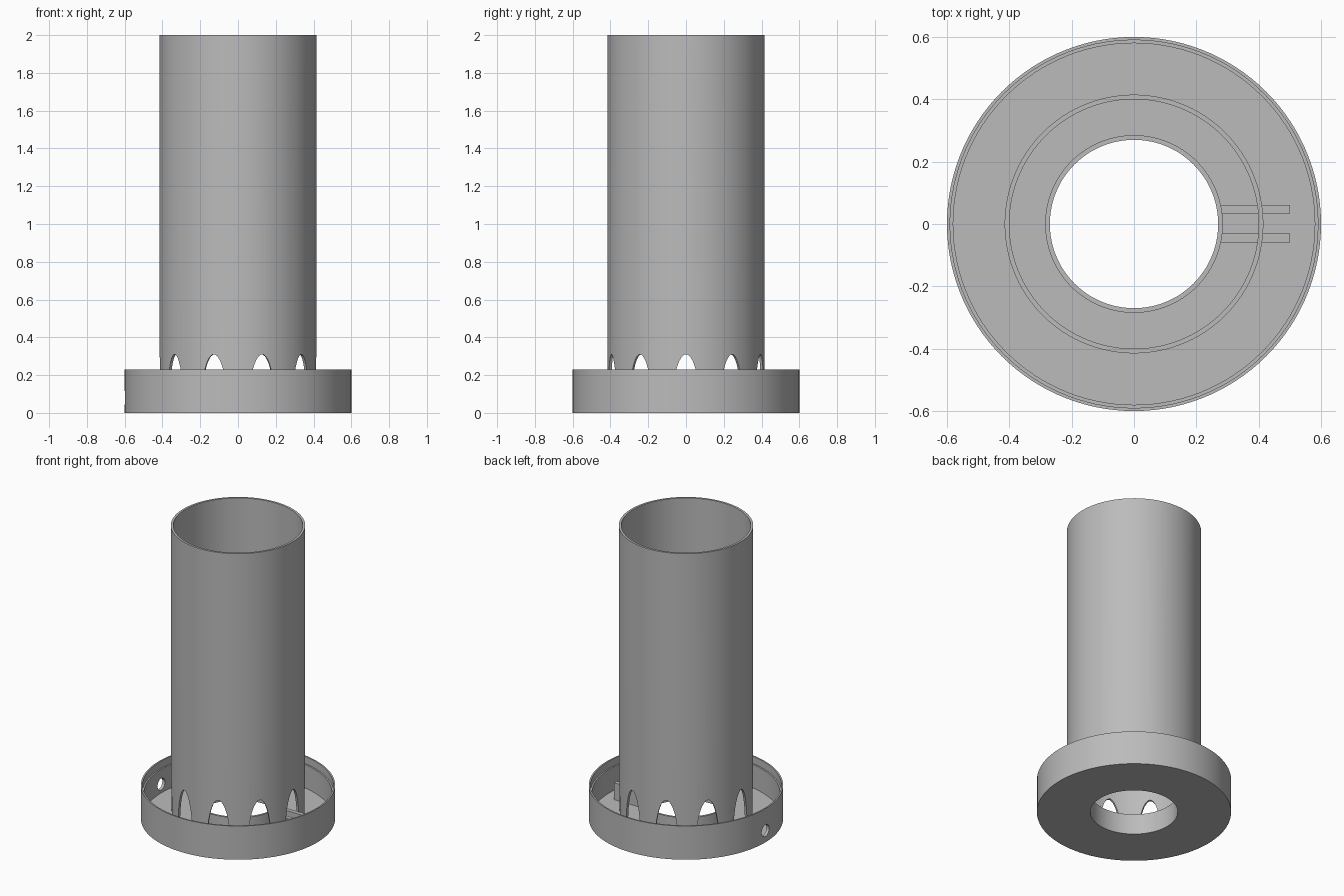
import bpy
import bmesh
from math import cos, sin, pi, radians
from mathutils import Matrix

if "Cube" in bpy.data.objects:
    bpy.data.objects.remove(bpy.data.objects["Cube"])

SEGMENTS = 120
FLOOR = 0.02
WALL_TOP = 0.14

grey = bpy.data.materials.new("plain grey")
grey.use_nodes = True
colour = (0.5, 0.5, 0.5, 1)
grey.diffuse_color = colour
grey.node_tree.nodes["Principled BSDF"].inputs["Base Color"].default_value = colour


def make_object(name, bm):
    bmesh.ops.recalc_face_normals(bm, faces=bm.faces)
    mesh = bpy.data.meshes.new(name)
    bm.to_mesh(mesh)
    bm.free()
    mesh.materials.append(grey)
    obj = bpy.data.objects.new(name, mesh)
    bpy.context.collection.objects.link(obj)
    return obj


def lathe(name, profile):
    """Turn a closed (radius, height) profile around the z axis."""
    bm = bmesh.new()
    rings = []
    for i in range(SEGMENTS):
        a = 2 * pi * i / SEGMENTS
        rings.append([bm.verts.new((r * cos(a), r * sin(a), z)) for r, z in profile])
    n = len(profile)
    for i in range(SEGMENTS):
        here, there = rings[i], rings[(i + 1) % SEGMENTS]
        for j in range(n):
            k = (j + 1) % n
            bm.faces.new((here[j], there[j], there[k], here[k]))
    return make_object(name, bm)


def box(name, x0, x1, y0, y1, z0, z1):
    bm = bmesh.new()
    bmesh.ops.create_cube(bm, size=1)
    bmesh.ops.scale(bm, vec=(x1 - x0, y1 - y0, z1 - z0), verts=bm.verts)
    bmesh.ops.translate(bm, vec=((x0 + x1) / 2, (y0 + y1) / 2, (z0 + z1) / 2), verts=bm.verts)
    return make_object(name, bm)


def radial_cutter(angles, distance, height, half_width, half_height):
    """Elliptical plugs pointing outwards at the given angles."""
    bm = bmesh.new()
    for a in angles:
        m = (Matrix.Rotation(a, 4, "Z")
             @ Matrix.Translation((distance, 0, height))
             @ Matrix.Diagonal((1, half_width, half_height, 1))
             @ Matrix.Rotation(pi / 2, 4, "Y"))
        bmesh.ops.create_cone(bm, cap_ends=True, segments=48, radius1=1,
                              radius2=1, depth=0.2, matrix=m)
    return make_object("cutter", bm)


def cut(obj, cutter):
    cutter.hide_render = True
    mod = obj.modifiers.new("cut", "BOOLEAN")
    mod.operation = "DIFFERENCE"
    mod.solver = "EXACT"
    mod.object = cutter
    bpy.context.view_layer.objects.active = obj
    bpy.ops.object.modifier_apply(modifier=mod.name)
    bpy.data.objects.remove(cutter)


def smooth(obj):
    bpy.ops.object.select_all(action="DESELECT")
    obj.select_set(True)
    bpy.context.view_layer.objects.active = obj
    bpy.ops.object.shade_smooth_by_angle(angle=radians(30))


# Base tray: floor, stepped outer wall and raised collar round the opening
tray = lathe("base_tray", [
    (0.27, 0), (0.6, 0), (0.6, 0.23), (0.59, 0.23), (0.59, 0.18), (0.58, 0.18),
    (0.58, FLOOR), (0.285, FLOOR), (0.285, WALL_TOP), (0.27, WALL_TOP)])
cut(tray, radial_cutter([pi], 0.6, 0.08, 0.04, 0.04))
smooth(tray)

# Tall tube with ten arched vents at its foot
tube = lathe("tube", [(0.4, 0.01), (0.415, 0.01), (0.415, 2), (0.4, 2)])
vents = [2 * pi * i / 10 for i in range(10)]
cut(tube, radial_cutter(vents, 0.41, FLOOR, 0.074, 0.29))
smooth(tube)

# Pair of guide walls running out from the collar
for name, y in (("guide_wall_back", 0.047), ("guide_wall_front", -0.045)):
    box(name, 0.272, 0.5, y - 0.014, y + 0.014, 0.01, WALL_TOP - 0.005)
